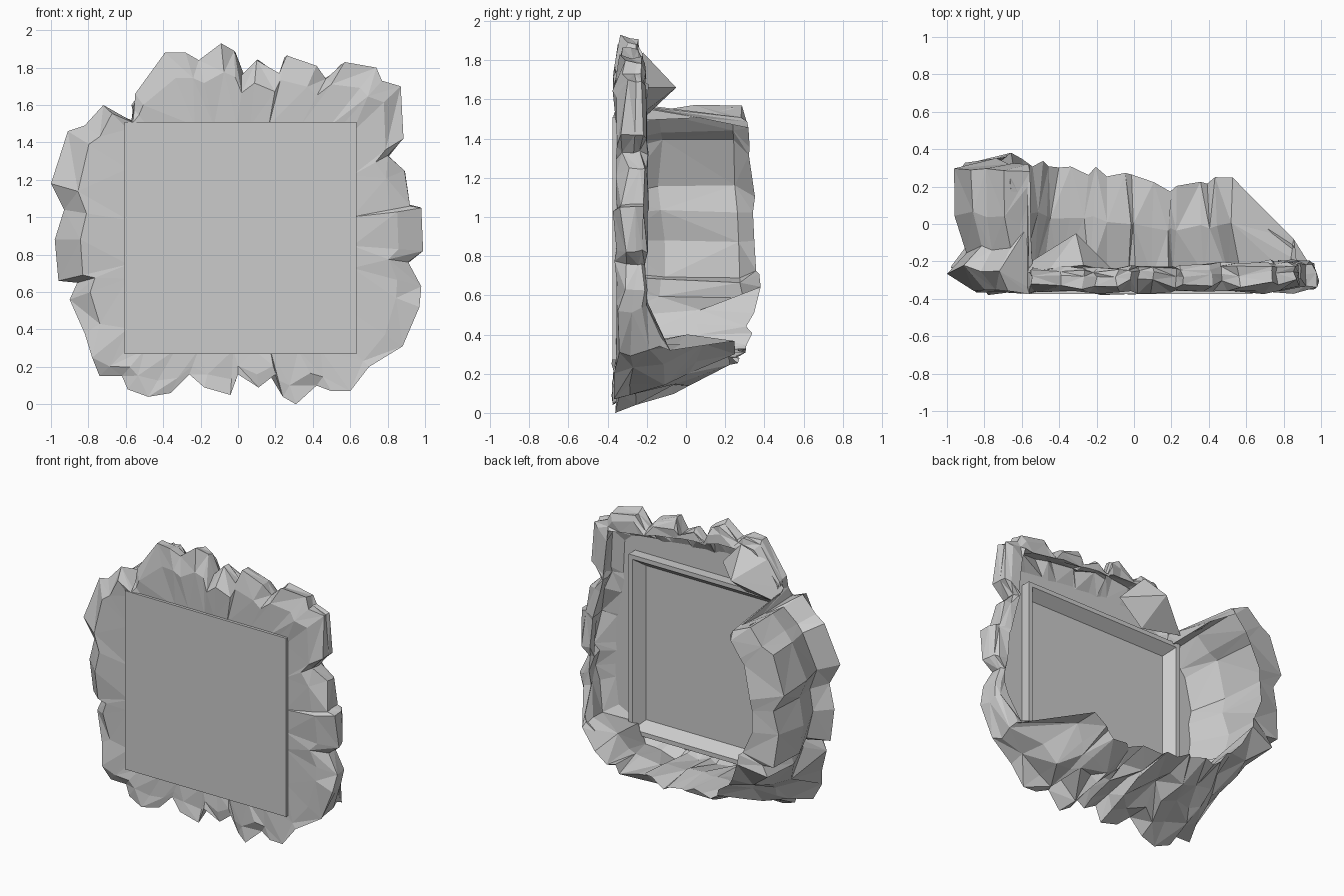
import bpy, bmesh, math, random
from mathutils import Vector

if "Cube" in bpy.data.objects:
    bpy.data.objects.remove(bpy.data.objects["Cube"])

random.seed(4)
CX, CZ, HALF = 0.0125, 0.89, 0.62

# Jagged front outline (x, z), clockwise from the upper left notch
OUTLINE = [(-.57, 1.515), (-.555, 1.575), (-.55, 1.66), (-.39, 1.88), (-.28, 1.88), (-.21, 1.84),
           (-.09, 1.93), (-.02, 1.89), (.02, 1.76), (.1, 1.84), (.22, 1.77), (.26, 1.865), (.42, 1.81),
           (.47, 1.74), (.57, 1.83), (.74, 1.80), (.77, 1.73), (.87, 1.70), (.885, 1.42), (.80, 1.33),
           (.89, 1.25), (.92, 1.06), (.98, 1.05), (.99, .82), (.91, .76), (.98, .63), (.97, .52),
           (.88, .31), (.70, .20), (.60, .07), (.50, .07), (.42, .10), (.31, 0), (.24, .04), (.20, .16),
           (.11, .09), (0, .16), (-.04, .05), (-.18, .09), (-.26, .16), (-.36, .06), (-.48, .04),
           (-.59, .08), (-.62, .15), (-.74, .15), (-.78, .25), (-.82, .38), (-.9, .56), (-.86, .65),
           (-.96, .66), (-.98, .88), (-.93, 1.04), (-1.0, 1.18), (-.91, 1.46), (-.82, 1.49), (-.72, 1.60)]

# Rear crest of the rocks (x, y, z): shallow on top and right, deep below and left
CREST = [(-.54, -.24, 1.55), (-.4, -.22, 1.76), (-.12, -.23, 1.78), (.3, -.22, 1.74), (.75, -.2, 1.66),
         (.78, -.2, 1.3), (.86, -.2, 1.0), (.88, -.2, .6), (.85, -.15, .38), (.84, -.03, .32),
         (.7, .12, .32), (.57, .27, .48), (.42, .22, .28), (.2, .18, .25), (-.13, .28, .3),
         (-.45, .3, .32), (-.64, .38, .62), (-.74, .35, .85), (-.75, .34, 1.18), (-.55, .32, 1.5)]


def turn(x, z):
    """Clockwise angle starting at the first crest point."""
    start = math.atan2(CREST[0][2] - CZ, CREST[0][0] - CX)
    return (start - math.atan2(z - CZ, x - CX)) % (2 * math.pi)


CREST_A = [turn(c[0], c[2]) for c in CREST] + [2 * math.pi]


def crest_at(x, z):
    a = turn(x, z)
    n = len(CREST)
    for i in range(n):
        if CREST_A[i] <= a <= CREST_A[i + 1]:
            if i == n - 1:      # sharp drop at the notch
                return Vector(CREST[0 if (x, z) == OUTLINE[1] else -1])
            t = (a - CREST_A[i]) / (CREST_A[i + 1] - CREST_A[i])
            return Vector(CREST[i]).lerp(Vector(CREST[i + 1]), t)
    return Vector(CREST[0])


def jit(p, s):
    return p + Vector([random.uniform(-s, s) for _ in range(3)])


def between(a, b, t_xz, t_y):
    p = a.lerp(b, t_xz)
    p.y = a.y + (b.y - a.y) * t_y
    return p


def section(x, z):
    """Closed, hollow-backed rock cross-section for one outline point."""
    k = (HALF - .02) / max(abs(x - CX), abs(z - CZ))
    sx, sz = CX + (x - CX) * k, CZ + (z - CZ) * k
    low = min(1, max(0, (.5 - z) / .25))
    left = x < -.7 and z > .5
    o = Vector((x, -.32 - .04 * low + random.uniform(-.03, .03), z))
    if left:
        o.y += .08
    c = crest_at(x, z)
    front, rear = Vector((sx, -.355, sz)), Vector((sx, -.345, sz))
    mid = between(front, o, .65, .1)
    mid.y = -.36 + random.uniform(-.015, .01)
    s = .012 + .028 * low
    if left:        # pinched behind the front edge, then bulging
        back = [between(o, c, .38, .2), between(o, c, .18, .5), between(o, c, .2, .93)]
        inner = [between(o, c, .38, .85), between(o, c, .5, .2)]
    else:
        back = [between(o, c, .08 + .15 * low, .5 - .3 * low),
                between(o, c, .15 + .3 * low, .8 - .35 * low),
                between(o, c, .45 + .25 * low, .95 - .25 * low)]
        inner = [between(o, c, .9, .6), between(o, c, .8 - .2 * low, .15)]
        for p in inner:
            p.z += .03 * low
    base = between(rear, inner[1], .6, 0)
    ring = [front, mid, o] + [jit(p, s) for p in back]
    ring += [jit(c, .012 + .015 * low)] + [jit(p, .012) for p in inner] + [base, rear]
    for p in ring:
        p.z = max(p.z, 0)
        p.y = min(.39, max(-.38, p.y))
    return ring


def finish(bm, name):
    bmesh.ops.recalc_face_normals(bm, faces=bm.faces)
    me = bpy.data.meshes.new(name)
    bm.to_mesh(me)
    bm.free()
    ob = bpy.data.objects.new(name, me)
    bpy.context.collection.objects.link(ob)
    return ob


# Faceted rock surround
bm = bmesh.new()
rings = [[bm.verts.new(p) for p in section(*o)] for o in OUTLINE]
for i, ra in enumerate(rings):
    rb = rings[(i + 1) % len(rings)]
    n = len(ra)
    for j in range(n):
        a, b, c, d = ra[j], ra[(j + 1) % n], rb[(j + 1) % n], rb[j]
        if (i + j) % 2:
            bm.faces.new((a, b, c)), bm.faces.new((a, c, d))
        else:
            bm.faces.new((a, b, d)), bm.faces.new((b, c, d))
finish(bm, "rock_surround")

# Pointed rock jutting back from the upper left
bm = bmesh.new()
for p in [(-.31, -.05, 1.66), (-.57, -.26, 1.6), (-.45, -.24, 1.77), (-.27, -.22, 1.84),
          (-.1, -.26, 1.66), (-.28, -.26, 1.5), (-.55, -.2, 1.52)]:
    bm.verts.new(p)
bmesh.ops.convex_hull(bm, input=bm.verts)
finish(bm, "jutting_rock")

# Square panel: flat front, bevelled recess on the back
bm = bmesh.new()
loops = []
for half, y in ((HALF, -.375), (HALF, -.275), (HALF - .03, -.275), (HALF - .085, -.345)):
    loops.append([bm.verts.new((CX + sx * half, y, CZ + sz * half))
                  for sx, sz in ((-1, -1), (1, -1), (1, 1), (-1, 1))])
for la, lb in zip(loops, loops[1:]):
    for j in range(4):
        bm.faces.new((la[j], la[(j + 1) % 4], lb[(j + 1) % 4], lb[j]))
bm.faces.new(loops[0])
bm.faces.new(loops[-1])
finish(bm, "square_panel")
